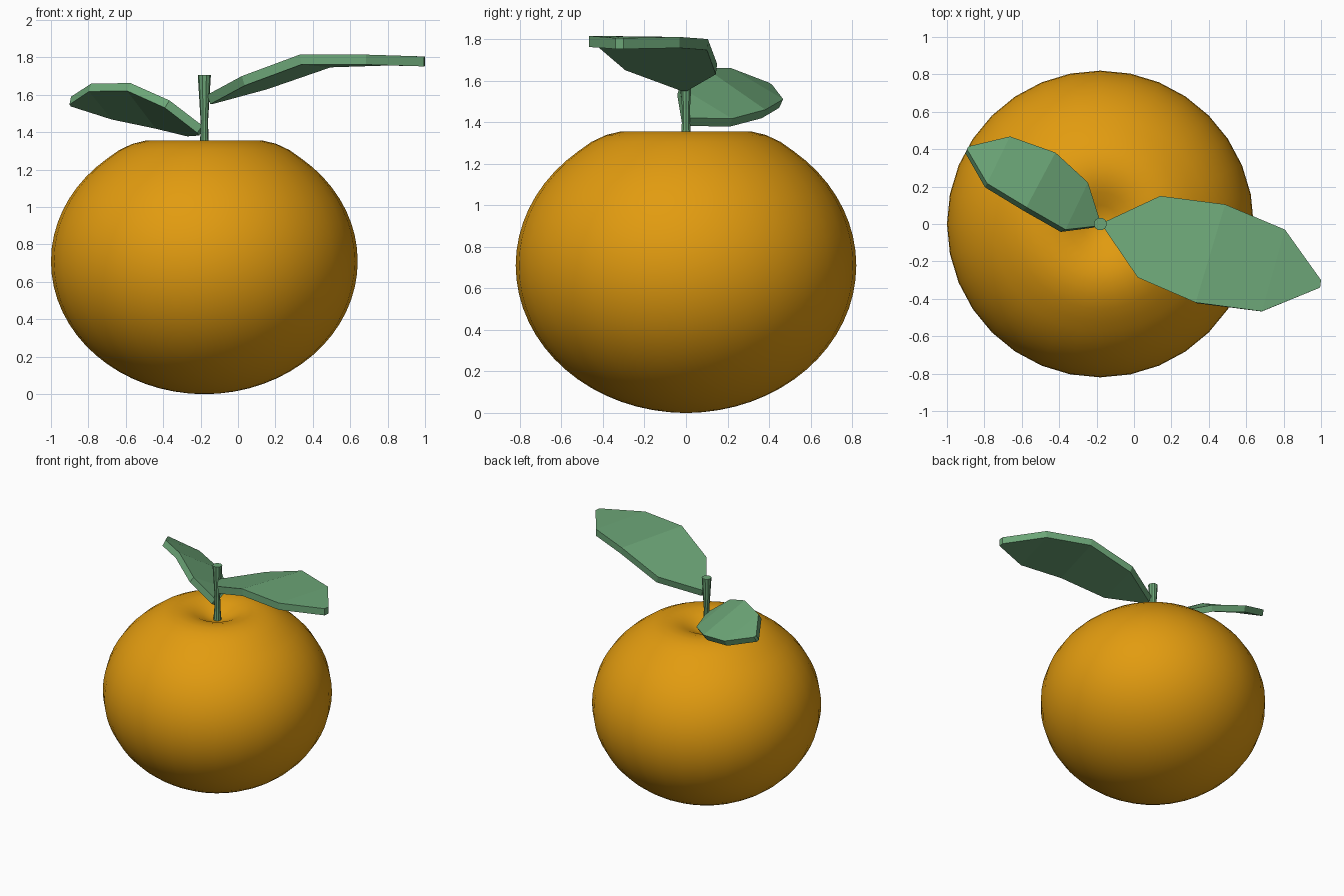
import bpy, bmesh, math

if "Cube" in bpy.data.objects:
    bpy.data.objects.remove(bpy.data.objects["Cube"])

CX = -0.18  # fruit axis


def material(name, rgb):
    m = bpy.data.materials.new(name)
    m.diffuse_color = (*rgb, 1)
    m.use_nodes = True
    m.node_tree.nodes["Principled BSDF"].inputs["Base Color"].default_value = m.diffuse_color
    return m


ORANGE = material("orange peel", (0.76, 0.33, 0.005))
GREEN = material("leaf green", (0.15, 0.38, 0.185))


def finish(name, bm, mat, smooth=False):
    mesh = bpy.data.meshes.new(name)
    bm.to_mesh(mesh)
    bm.free()
    mesh.materials.append(mat)
    for p in mesh.polygons:
        p.use_smooth = smooth
    ob = bpy.data.objects.new(name, mesh)
    bpy.context.collection.objects.link(ob)
    return ob


def lathe(name, profile, sides, mat, smooth):
    """Revolve (radius, z) points, listed bottom to top, and close both ends."""
    bm = bmesh.new()
    rings = []
    for r, z in profile:
        rings.append([bm.verts.new((CX + r * math.cos(2 * math.pi * i / sides),
                                    r * math.sin(2 * math.pi * i / sides), z))
                      for i in range(sides)])
    for a, b in zip(rings, rings[1:]):
        for i in range(sides):
            j = (i + 1) % sides
            bm.faces.new((a[i], a[j], b[j], b[i]))
    bm.faces.new(rings[0][::-1])
    bm.faces.new(rings[-1])
    return finish(name, bm, mat, smooth)


def leaf(name, rows, thickness):
    """Bent slab from (left, right) edge points running base to tip."""
    bm = bmesh.new()
    vs = [[bm.verts.new(p) for p in row] for row in rows]
    for (l0, r0), (l1, r1) in zip(vs, vs[1:]):
        bm.faces.new((r0, r1, l1, l0))
    ob = finish(name, bm, GREEN)
    mod = ob.modifiers.new("thickness", 'SOLIDIFY')
    mod.thickness = thickness
    mod.offset = -1
    mod.use_even_offset = True
    return ob


# Fruit: squashed sphere whose top sinks into a dimple
body = []
for k in range(1, 26):
    t = math.radians(k * 5.625)
    body.append((0.82 * math.sin(t), 0.71 - 0.71 * math.cos(t)))
body.insert(0, (0.015, 0.0))
dimple = [(0.455, 1.305), (0.385, 1.338), (0.315, 1.355), (0.245, 1.355),
          (0.17, 1.335), (0.10, 1.30), (0.05, 1.28), (0.01, 1.275)]
lathe("fruit", body + dimple, 32, ORANGE, True)

# Stem: waisted, flaring at the top
lathe("stem", [(0.03, 1.26), (0.022, 1.37), (0.02, 1.46), (0.035, 1.705)], 10, GREEN, False)

# Leaves
leaf("large_leaf", [
    ((-0.155, 0.012, 1.60), (-0.165, -0.015, 1.60)),
    ((0.14, 0.15, 1.68), (0.02, -0.286, 1.70)),
    ((0.487, 0.105, 1.80), (0.33, -0.42, 1.815)),
    ((0.807, -0.03, 1.81), (0.684, -0.467, 1.815)),
    ((1.0, -0.30, 1.805), (0.995, -0.34, 1.805))], 0.053)
leaf("small_leaf", [
    ((-0.19, -0.01, 1.435), (-0.18, 0.012, 1.42)),
    ((-0.366, -0.03, 1.57), (-0.246, 0.222, 1.417)),
    ((-0.575, 0.09, 1.663), (-0.42, 0.382, 1.46)),
    ((-0.785, 0.217, 1.66), (-0.663, 0.468, 1.51)),
    ((-0.893, 0.40, 1.59), (-0.885, 0.415, 1.58))], 0.048)
